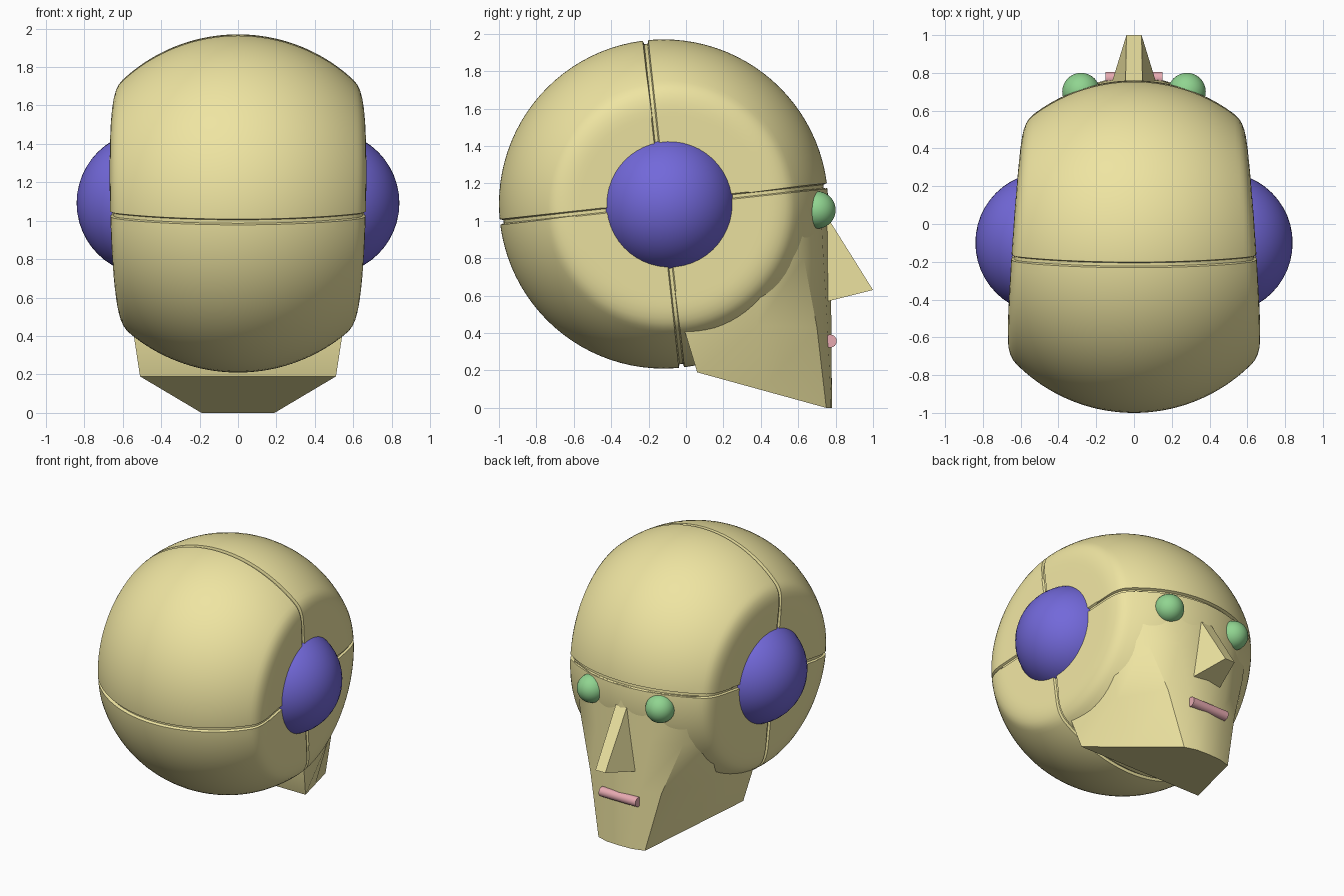
import bpy, bmesh, math
from mathutils import Vector, Matrix

if "Cube" in bpy.data.objects:
    bpy.data.objects.remove(bpy.data.objects["Cube"])

CENTRE = Vector((0, -0.12, 1.09))


def material(name, color):
    m = bpy.data.materials.new(name)
    m.diffuse_color = (*color, 1)
    m.use_nodes = True
    m.node_tree.nodes["Principled BSDF"].inputs["Base Color"].default_value = m.diffuse_color
    return m


SKIN = material("yellow", (0.86, 0.78, 0.36))
BLUE = material("blue", (0.17, 0.14, 0.70))
GREEN = material("green", (0.28, 0.66, 0.28))
PINK = material("pink", (0.80, 0.40, 0.44))


def finish(name, bm, mat, angle=35):
    bmesh.ops.recalc_face_normals(bm, faces=bm.faces[:])
    me = bpy.data.meshes.new(name)
    bm.to_mesh(me)
    bm.free()
    me.materials.append(mat)
    ob = bpy.data.objects.new(name, me)
    bpy.context.collection.objects.link(ob)
    bpy.ops.object.select_all(action='DESELECT')
    ob.select_set(True)
    bpy.context.view_layer.objects.active = ob
    bpy.ops.object.shade_smooth_by_angle(angle=math.radians(angle))
    return ob


def ball(name, centre, radius, mat):
    bm = bmesh.new()
    bmesh.ops.create_uvsphere(bm, u_segments=48, v_segments=24, radius=radius,
                              matrix=Matrix.Translation(centre) @ Matrix.Rotation(math.pi / 2, 4, 'Y'))
    finish(name, bm, mat)


# Cranium: sphere with softly flattened, slightly converging sides
R, SOFT = 0.88, 0.07
side = Vector((1, 0.07, -0.025))
dist = 0.633 / side.length
side.normalize()
bm = bmesh.new()
bmesh.ops.create_uvsphere(bm, u_segments=96, v_segments=96, radius=1,
                          matrix=Matrix.Rotation(math.pi / 2, 4, 'Y'))
for v in bm.verts:
    d = v.co.normalized()
    along = Vector((abs(d.x), d.y, d.z)).dot(side)
    flat = dist / along if along > 0.1 else 9
    h = max(SOFT - abs(R - flat), 0) / SOFT
    v.co = d * (min(R, flat) - h * h * SOFT / 4)

# Seams: two tilted planes at right angles, pressed in as narrow grooves
tilt = math.radians(6.3)
seams = [Vector((0, -math.sin(tilt), math.cos(tilt))),
         Vector((0, math.cos(tilt), math.sin(tilt)))]
for n in seams:
    for off in (-0.015, -0.009, 0.009, 0.015):
        bmesh.ops.bisect_plane(bm, geom=bm.verts[:] + bm.edges[:] + bm.faces[:],
                               plane_co=n * off, plane_no=n, dist=1e-5)
for v in bm.verts:
    if min(abs(v.co.dot(n)) for n in seams) < 0.0095:
        v.co *= 0.978
bmesh.ops.translate(bm, verts=bm.verts[:], vec=CENTRE)
finish("cranium", bm, SKIN)

# Face and jaw: lofted half rows from jaw back to centre line, mirrored
rows = [
    [(.51, .06, .19), (.35, .405, .095), (.19, .75, 0), (.10, .776, 0), (0, .78, 0)],
    [(.545, -.01, .42), (.465, .38, .44), (.29, .70, .43), (.15, .757, .43), (0, .778, .43)],
    [(.52, .02, .80), (.565, .42, .80), (.42, .63, .80), (.22, .735, .80), (0, .77, .80)],
    [(.50, .02, 1.10), (.575, .46, 1.15), (.49, .60, 1.165), (.27, .715, 1.17), (0, .755, 1.175)],
]
bm = bmesh.new()
loops = []
for row in rows:
    full = row + [(-x, y, z) for x, y, z in reversed(row[:-1])]
    loops.append([bm.verts.new(p) for p in full])
for a, b in zip(loops, loops[1:]):
    for i in range(len(a)):
        j = (i + 1) % len(a)
        bm.faces.new((a[i], a[j], b[j], b[i]))
bm.faces.new(loops[0])
bm.faces.new(loops[-1])
finish("face_and_jaw", bm, SKIN, 32)

# Nose wedge
bm = bmesh.new()
pairs = [[bm.verts.new((s * x, y, z)) for s in (-1, 1)]
         for x, y, z in ((.045, .74, 1.045), (.04, 1.0, .63), (.12, .74, .565))]
for i in range(3):
    a, b = pairs[i], pairs[(i + 1) % 3]
    bm.faces.new((a[0], a[1], b[1], b[0]))
for s in (0, 1):
    bm.faces.new([p[s] for p in pairs])
finish("nose", bm, SKIN, 20)

# Mouth bar
bm = bmesh.new()
bmesh.ops.create_cone(bm, cap_ends=True, segments=16, radius1=.035, radius2=.035, depth=.30,
                      matrix=Matrix.Translation((0, .771, .357)) @ Matrix.Rotation(math.pi / 2, 4, 'Y'))
finish("mouth", bm, PINK)

# Ears and eyes
for s, label in ((1, "right"), (-1, "left")):
    ball("ear_" + label, (s * .465, -.10, 1.092), .375, BLUE)
    ball("eye_" + label, (s * .28, .70, 1.058), .10, GREEN)
